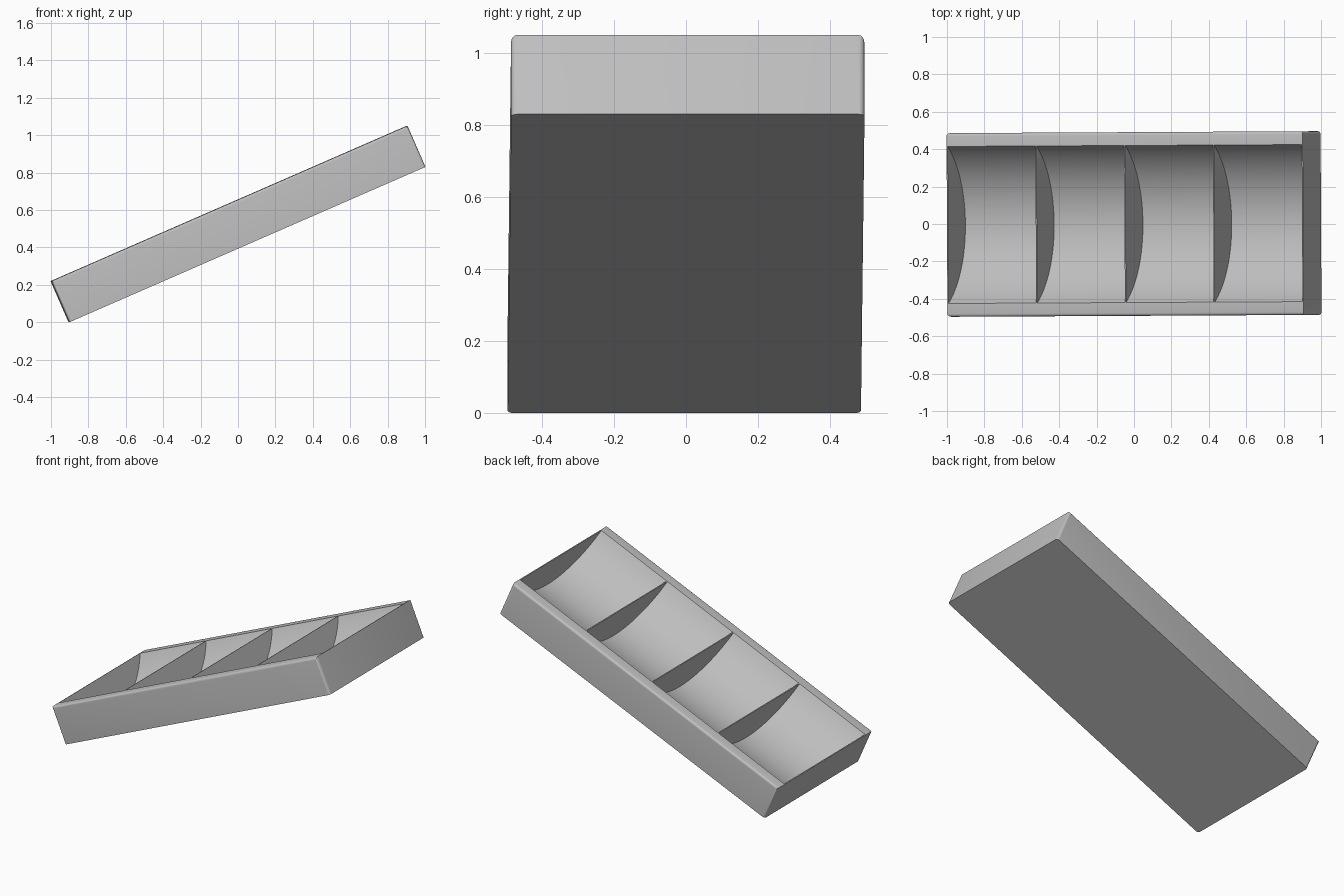
import bpy, bmesh, math
from mathutils import Matrix

if "Cube" in bpy.data.objects:
    bpy.data.objects.remove(bpy.data.objects["Cube"])

L, W, T = 2.077, 0.982, 0.24        # tray length, width, thickness
TILT, YAW = math.radians(23.56), math.radians(0.3)
WALL = 0.006                        # thin dividers and end walls
HALF, FLOOR = 0.42, 0.007           # scoop half width at the rim, floor thickness
COUNT = 4

grey = bpy.data.materials.new("light grey")
grey.diffuse_color = (0.52, 0.52, 0.52, 1)
grey.use_nodes = True
grey.node_tree.nodes["Principled BSDF"].inputs["Base Color"].default_value = grey.diffuse_color


def make_object(name, bm):
    mesh = bpy.data.meshes.new(name)
    bm.to_mesh(mesh)
    bm.free()
    ob = bpy.data.objects.new(name, mesh)
    bpy.context.collection.objects.link(ob)
    mesh.materials.append(grey)
    return ob


# Tray block with rounded corners and rounded long top edges
bm = bmesh.new()
bmesh.ops.create_cube(bm, size=1, matrix=Matrix.Diagonal((L, W, T, 1)))
edges = []
for e in bm.edges:
    d = e.verts[1].co - e.verts[0].co
    upright = abs(d.z) > 0.1
    long_top = abs(d.x) > 1 and e.verts[0].co.z > 0
    if upright or long_top:
        edges.append(e)
bmesh.ops.bevel(bm, geom=edges, offset=0.016, segments=4, profile=0.5, affect='EDGES')
tray = make_object("tray", bm)

# Cylindrical scoop cutters lying along the tray
sag = T - FLOOR
radius = (HALF ** 2 + sag ** 2) / (2 * sag)
axis_z = -T / 2 + FLOOR + radius
cell = (L - (COUNT + 1) * WALL) / COUNT
bm = bmesh.new()
for i in range(COUNT):
    x = -L / 2 + WALL + cell / 2 + i * (cell + WALL)
    place = Matrix.Translation((x, 0, axis_z)) @ Matrix.Rotation(math.pi / 2, 4, 'Y')
    bmesh.ops.create_cone(bm, cap_ends=True, segments=128, radius1=radius,
                          radius2=radius, depth=cell, matrix=place)
cutter = make_object("scoop_cutter", bm)
cutter.hide_render = True

# Cut the scoops
cut = tray.modifiers.new("scoops", 'BOOLEAN')
cut.operation, cut.solver, cut.object = 'DIFFERENCE', 'EXACT', cutter
bpy.context.view_layer.objects.active = tray
tray.select_set(True)
cutter.select_set(False)
bpy.ops.object.modifier_apply(modifier=cut.name)
bpy.data.objects.remove(cutter)
bpy.ops.object.shade_smooth_by_angle(angle=math.radians(30))

# Lean the tray up towards its right end
tray.data.transform(Matrix.Translation((0, 0, 0.525)) @ Matrix.Rotation(YAW, 4, 'Z')
                    @ Matrix.Rotation(-TILT, 4, 'Y'))
